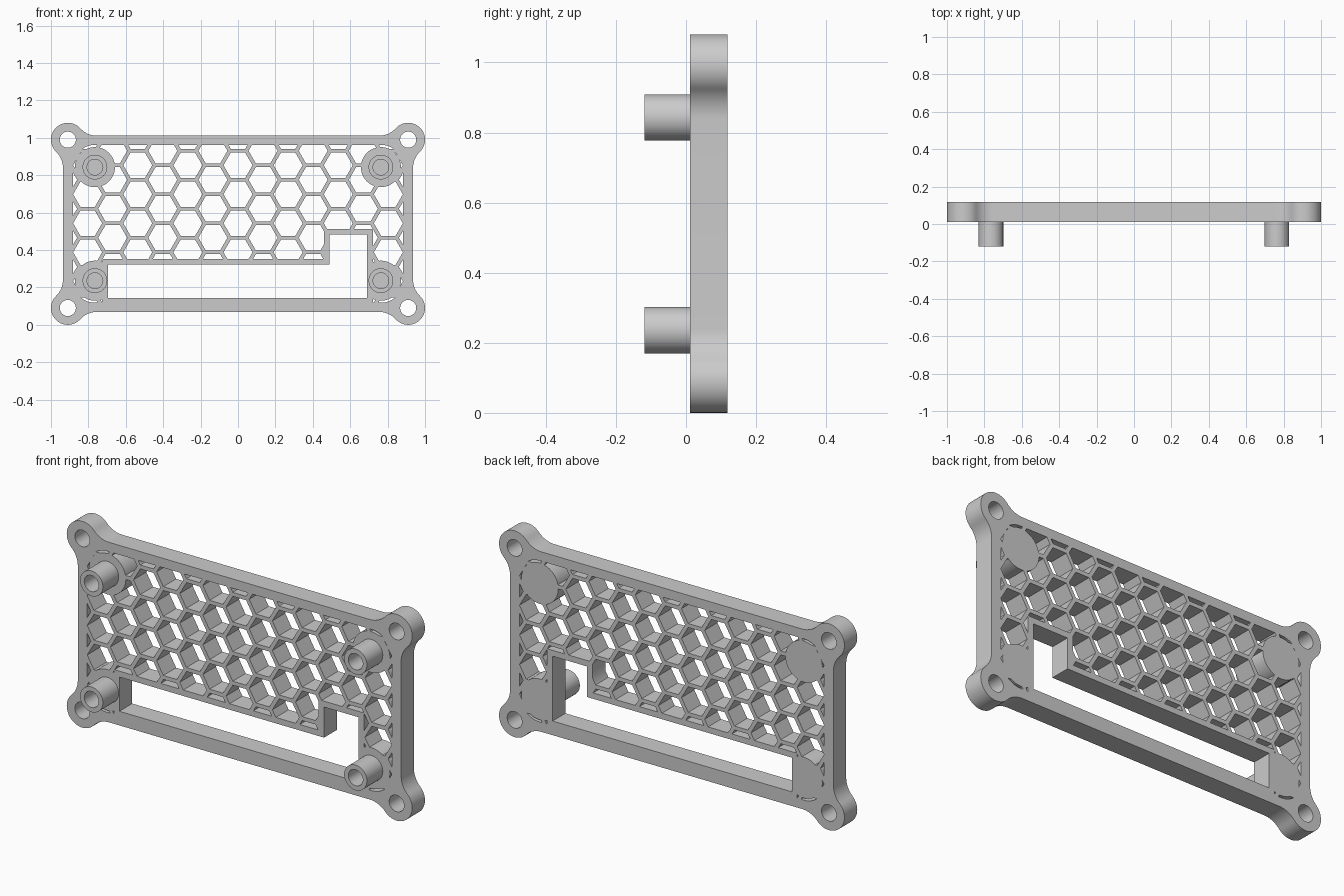
import bpy, bmesh, math
from math import pi, cos, sin, sqrt, atan2

if "Cube" in bpy.data.objects:
    bpy.data.objects.remove(bpy.data.objects["Cube"], do_unlink=True)

grey = bpy.data.materials.new("mid grey")
grey.use_nodes = True
grey.diffuse_color = (0.6, 0.6, 0.6, 1)
grey.node_tree.nodes["Principled BSDF"].inputs["Base Color"].default_value = (0.6, 0.6, 0.6, 1)

MID = 0.54                  # height of the plate centre
FRONT, BACK = 0.012, 0.118  # plate faces


def arc(cx, cz, r, a0, a1, n):
    return [(cx + r * cos(a0 + (a1 - a0) * k / n),
             cz + r * sin(a0 + (a1 - a0) * k / n)) for k in range(n + 1)]


def circle(cx, cz, r, n=48):
    return arc(cx, cz, r, 0, 2 * pi, n)[:-1]


def prism(name, outlines, y0, y1):
    """Extrude one or more (x, z) outlines from y0 to y1."""
    bm = bmesh.new()
    for pts in outlines:
        face = bm.faces.new([bm.verts.new((x, y0, z)) for x, z in pts])
        new = bmesh.ops.extrude_face_region(bm, geom=[face])["geom"]
        moved = [g for g in new if isinstance(g, bmesh.types.BMVert)]
        bmesh.ops.translate(bm, verts=moved, vec=(0, y1 - y0, 0))
    bmesh.ops.recalc_face_normals(bm, faces=bm.faces[:])
    mesh = bpy.data.meshes.new(name)
    bm.to_mesh(mesh)
    bm.free()
    mesh.materials.append(grey)
    obj = bpy.data.objects.new(name, mesh)
    bpy.context.collection.objects.link(obj)
    return obj


def activate(obj):
    bpy.ops.object.select_all(action="DESELECT")
    obj.select_set(True)
    bpy.context.view_layer.objects.active = obj


def combine(target, tool, operation="DIFFERENCE"):
    """Apply a boolean and discard the tool."""
    mod = target.modifiers.new("cut", "BOOLEAN")
    mod.operation = operation
    mod.solver = "EXACT"
    mod.object = tool
    activate(target)
    bpy.ops.object.modifier_apply(modifier=mod.name)
    bpy.data.objects.remove(tool, do_unlink=True)


def smooth(obj):
    activate(obj)
    bpy.ops.object.shade_smooth_by_angle(angle=math.radians(30))


# Plate outline: straight sides flowing through fillets into round ears
EX, EZ, ER, FR = 0.91, 0.45, 0.09, 0.12
side, top = 0.026, 0.021
sx, sz = EX + side + FR, EZ - sqrt((FR + ER) ** 2 - (FR + side) ** 2)
tx, tz = EX - sqrt((FR + ER) ** 2 - (FR + top) ** 2), EZ + top + FR
corner = arc(sx, sz, FR, pi, atan2(EZ - sz, EX - sx), 10)
corner += arc(EX, EZ, ER, atan2(sz - EZ, sx - EX), atan2(tz - EZ, tx - EX), 28)[1:-1]
corner += arc(tx, tz, FR, atan2(EZ - tz, EX - tx), -pi / 2, 10)
outline = corner + [(-x, z) for x, z in reversed(corner)]
outline += [(-x, -z) for x, z in corner] + [(x, -z) for x, z in reversed(corner)]
plate = prism("vented_plate", [[(x, z + MID) for x, z in outline]], FRONT, BACK)

# Screw holes in the ears
ears = [circle(i * EX, MID + j * EZ, 0.043) for i in (-1, 1) for j in (-1, 1)]
combine(plate, prism("ear_holes", ears, -1, 1))

# Honeycomb openings
STEP_X, STEP_Z = 0.134, 0.155
cells = []
for i in range(-7, 8):
    start = 0.853 if i % 2 == 0 else 0.7755
    for k in range(-5, 3):
        cells.append(circle(i * STEP_X, start + k * STEP_Z, 0.0775, 6))
vents = prism("vents", cells, -0.3, 0.3)

# Keep the vents inside a rounded window
WX, Z0, Z1, WR = 0.882, 0.118, 0.962, 0.117
window = []
for q, (x, z) in enumerate([(WX - WR, Z1 - WR), (WR - WX, Z1 - WR),
                            (WR - WX, Z0 + WR), (WX - WR, Z0 + WR)]):
    window += arc(x, z, WR, q * pi / 2, (q + 1) * pi / 2, 14)
combine(vents, prism("window", [window], -0.4, 0.4), "INTERSECT")

# Leave solid pads around the posts and a rim around the connector slot
posts = {"lower_right": (-0.765, 0.236), "lower_left": (0.764, 0.236),
         "upper_right": (-0.765, 0.843), "upper_left": (0.764, 0.843)}
pads = [circle(x, z, 0.107) for x, z in posts.values()]
combine(vents, prism("pads", pads, -0.5, 0.5))


def slot_outline(m):
    """Stepped slot, grown outward by a margin."""
    return [(-0.695 - m, 0.143 - m), (0.69 + m, 0.143 - m), (0.69 + m, 0.482 + m),
            (0.49 - m, 0.482 + m), (0.49 - m, 0.322 + m), (-0.695 - m, 0.322 + m)]


combine(vents, prism("rim", [slot_outline(0.031)], -0.6, 0.6))

# Cut the vents and the slot through the plate
combine(plate, vents)
combine(plate, prism("slot", [slot_outline(0)], -1, 1))
smooth(plate)

# Hollow mounting posts on the front
for name, (x, z) in posts.items():
    post = prism(name + "_post", [circle(x, z, 0.066)], -0.119, FRONT)
    combine(post, prism("bore", [circle(x, z, 0.042)], -1, 1))
    smooth(post)
